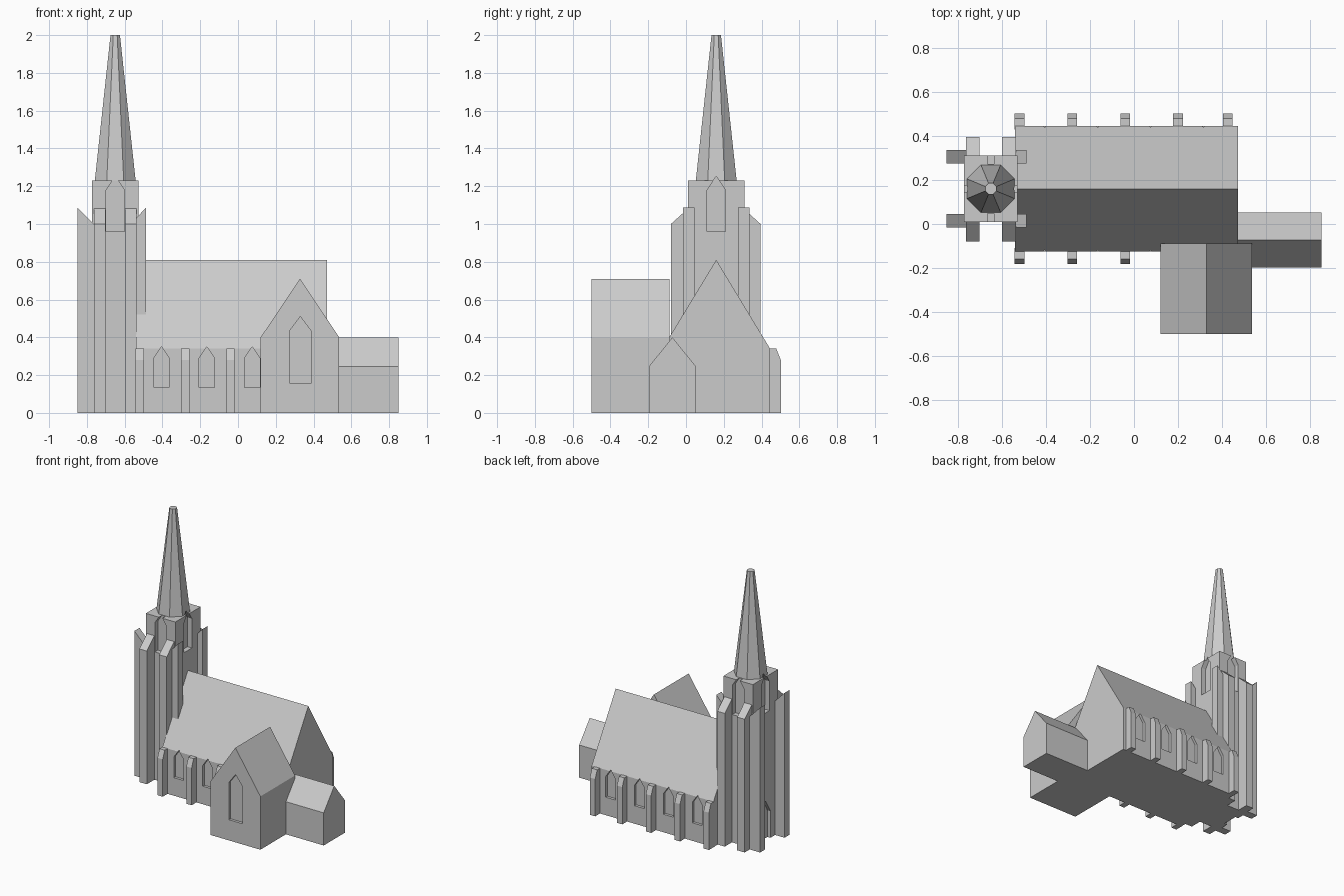
import bpy, bmesh, math

if "Cube" in bpy.data.objects:
    bpy.data.objects.remove(bpy.data.objects["Cube"])

stone = bpy.data.materials.new("grey_stone")
stone.diffuse_color = (0.6, 0.6, 0.6, 1)
stone.use_nodes = True
stone.node_tree.nodes["Principled BSDF"].inputs["Base Color"].default_value = stone.diffuse_color


def finish(name, bm):
    bmesh.ops.recalc_face_normals(bm, faces=bm.faces)
    me = bpy.data.meshes.new(name)
    bm.to_mesh(me)
    bm.free()
    me.materials.append(stone)
    ob = bpy.data.objects.new(name, me)
    bpy.context.collection.objects.link(ob)
    return ob


def build(name, prisms):
    """Each prism: (axis, profile of (u, z), start, end). Axis x has u = y, axis y has u = x."""
    bm = bmesh.new()
    for axis, prof, a, b in prisms:
        rings = [[bm.verts.new((t, u, z) if axis == "x" else (u, t, z)) for u, z in prof]
                 for t in (a, b)]
        n = len(prof)
        bm.faces.new(rings[0])
        bm.faces.new(rings[1][::-1])
        for i in range(n):
            j = (i + 1) % n
            bm.faces.new((rings[0][i], rings[0][j], rings[1][j], rings[1][i]))
    return finish(name, bm)


def gable(c, half, eaves, ridge):
    return [(c - half, 0), (c + half, 0), (c + half, eaves), (c, ridge), (c - half, eaves)]


def lancet(c, half, sill, spring, apex):
    return [(c - half, sill), (c + half, sill), (c + half, spring), (c, apex), (c - half, spring)]


def cut(ob, prisms):
    cutter = build("cutter", prisms)
    cutter.hide_render = True
    mod = ob.modifiers.new("openings", "BOOLEAN")
    mod.operation = "DIFFERENCE"
    mod.solver = "EXACT"
    mod.object = cutter
    bpy.context.view_layer.objects.active = ob
    bpy.ops.object.modifier_apply(modifier=mod.name)
    bpy.data.objects.remove(cutter)


# Nave with pointed side windows
NY, NH = 0.16, 0.285
nave = build("nave", [("x", gable(NY, NH, 0.34, 0.81), -0.54, 0.472)])
windows = []
for i in range(4):
    arch = lancet(-0.405 + 0.24 * i, 0.041, 0.135, 0.29, 0.35)
    windows.append(("y", arch, NY + NH - 0.02, NY + NH + 0.05))
    if i < 3:
        windows.append(("y", arch, NY - NH - 0.05, NY - NH + 0.02))
cut(nave, windows)

# Nave buttresses with sloped caps, both sides
butts = []
for x in (-0.52, -0.28, -0.04, 0.2, 0.425):
    for s in (-1, 1):
        prof = [(NY + s * d, z) for d, z in
                ((0.27, 0), (0.342, 0), (0.342, 0.28), (0.318, 0.34), (0.27, 0.34))]
        butts.append(("x", prof, x - 0.022, x + 0.022))
build("nave_buttresses", butts)

# Front transept with tall window
transept = build("transept", [("y", gable(0.328, 0.208, 0.4, 0.71), -0.5, -0.088)])
cut(transept, [("y", lancet(0.33, 0.056, 0.155, 0.435, 0.51), -0.55, -0.48)])

# Low side chapel at the far end
build("chapel", [("x", gable(-0.072, 0.125, 0.245, 0.4), 0.44, 0.85)])

# Tower
TX, TY, HX, HY = -0.65, 0.16, 0.122, 0.15
tower = build("tower", [("x", [(TY - HY, 0), (TY + HY, 0), (TY + HY, 1.23), (TY - HY, 1.23)],
                         TX - HX, TX + HX)])

# Spire: tapered octagon with flat sides facing front and side
bm = bmesh.new()
k = 1 / math.cos(math.pi / 8)
rings = [[bm.verts.new((TX + r * k * math.cos((i + .5) * math.pi / 4),
                        TY + r * k * math.sin((i + .5) * math.pi / 4), z)) for i in range(8)]
         for r, z in ((0.108, 1.23), (0.025, 2.0))]
bm.faces.new(rings[0][::-1])
bm.faces.new(rings[1])
for i in range(8):
    j = (i + 1) % 8
    bm.faces.new((rings[0][i], rings[0][j], rings[1][j], rings[1][i]))
spire = finish("spire", bm)

# Belfry openings on all four sides, and the west door
belfry = []
for s in (-1, 1):
    belfry.append(("y", lancet(TX, 0.048, 0.96, 1.18, 1.253), TY + s * (HY - 0.037), TY + s * (HY + 0.05)))
    belfry.append(("x", lancet(TY, 0.048, 0.96, 1.18, 1.253), TX + s * (HX - 0.037), TX + s * (HX + 0.05)))
door = ("x", lancet(TY, 0.06, -0.05, 0.2, 0.3), TX - HX - 0.05, TX - HX + 0.025)
cut(tower, belfry + [door])
cut(spire, belfry)

# Tower corner buttresses
corner = []
for s in (-1, 1):
    x0 = TX + s * 0.0825
    for outer, inner in ((-0.08, 0.02), (0.395, 0.295)):
        corner.append(("x", [(outer, 0), (inner, 0), (inner, 1.09), (outer, 1.0)], x0 - 0.031, x0 + 0.031))
    y0 = TY + s * 0.145
    for outer, inner in ((-0.85, -0.76), (-0.487, -0.572)):
        corner.append(("y", [(outer, 0), (inner, 0), (inner, 0.995), (outer, 1.087)], y0 - 0.03, y0 + 0.03))
build("tower_buttresses", corner)
